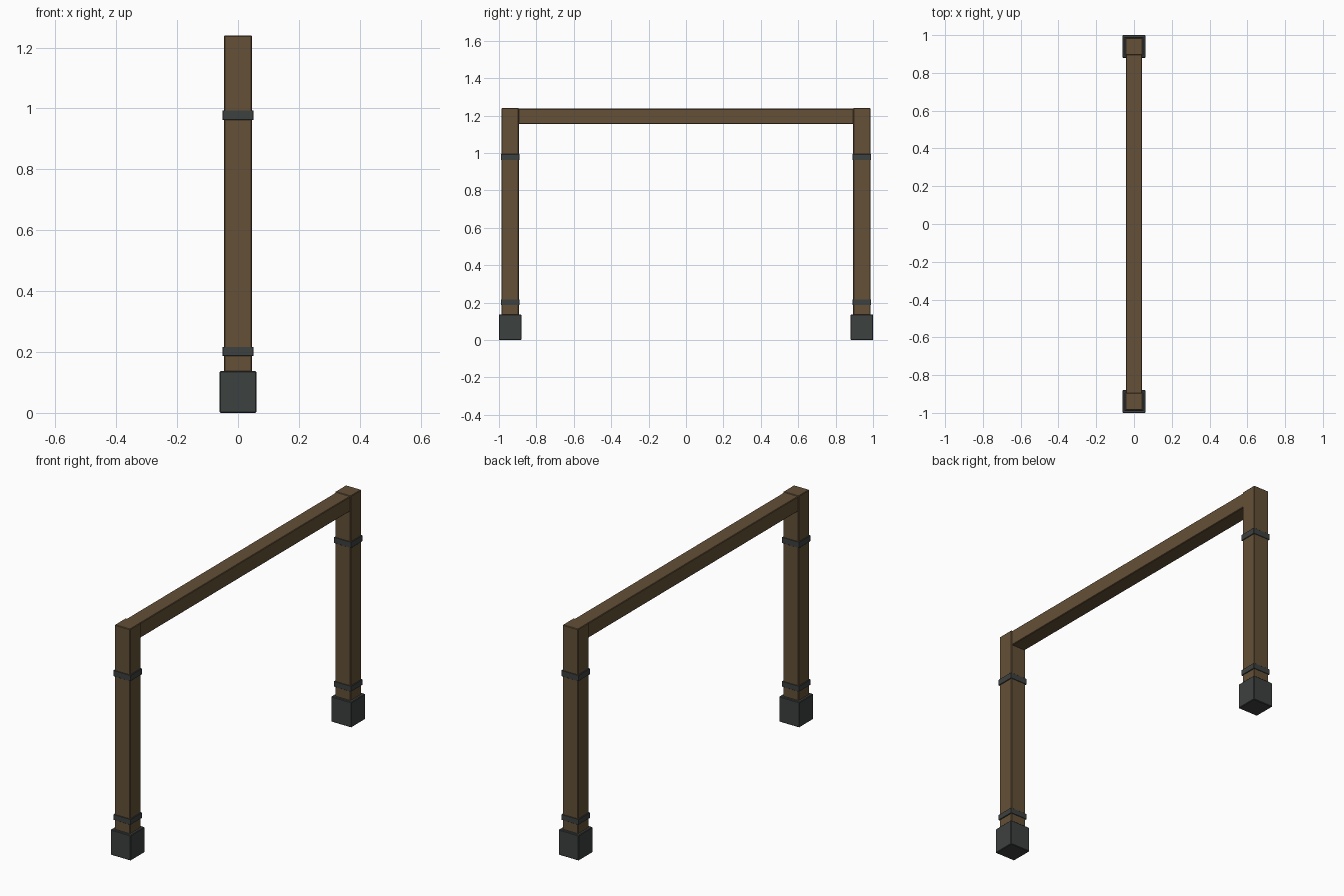
import bpy

if "Cube" in bpy.data.objects:
    bpy.data.objects.remove(bpy.data.objects["Cube"])


def material(name, color):
    m = bpy.data.materials.new(name)
    m.diffuse_color = (*color, 1)
    m.use_nodes = True
    m.node_tree.nodes["Principled BSDF"].inputs["Base Color"].default_value = m.diffuse_color
    return m


WOOD = material("wood", (0.125, 0.08, 0.038))
METAL = material("dark_metal", (0.046, 0.052, 0.049))


def box(name, lo, hi, mat, bevel=0.003):
    """Slightly chamfered box between two corners."""
    bpy.ops.mesh.primitive_cube_add(
        size=1, location=[(a + b) / 2 for a, b in zip(lo, hi)])
    ob = bpy.context.object
    ob.name = name
    ob.scale = [b - a for a, b in zip(lo, hi)]
    bpy.ops.object.transform_apply(location=False, rotation=False, scale=True)
    mod = ob.modifiers.new("chamfer", 'BEVEL')
    mod.width = bevel
    mod.segments = 1
    ob.data.materials.append(mat)
    return ob


def block(name, y, hx, hy, z0, z1, mat, bevel=0.003):
    return box(name, (-hx, y - hy, z0), (hx, y + hy, z1), mat, bevel)


# Two posts, each with a foot and two metal bands
for side, y in (("front", -0.94), ("back", 0.94)):
    block(side + "_post", y, 0.046, 0.046, 0.01, 1.24, WOOD)
    block(side + "_foot", y, 0.06, 0.06, 0.0, 0.137, METAL)
    block(side + "_lower_band", y, 0.051, 0.049, 0.187, 0.217, METAL, 0.001)
    block(side + "_upper_band", y, 0.051, 0.049, 0.962, 0.994, METAL, 0.001)

# Top beam, slightly slimmer than the posts
box("top_beam", (-0.042, -0.9, 1.156), (0.042, 0.9, 1.237), WOOD)
